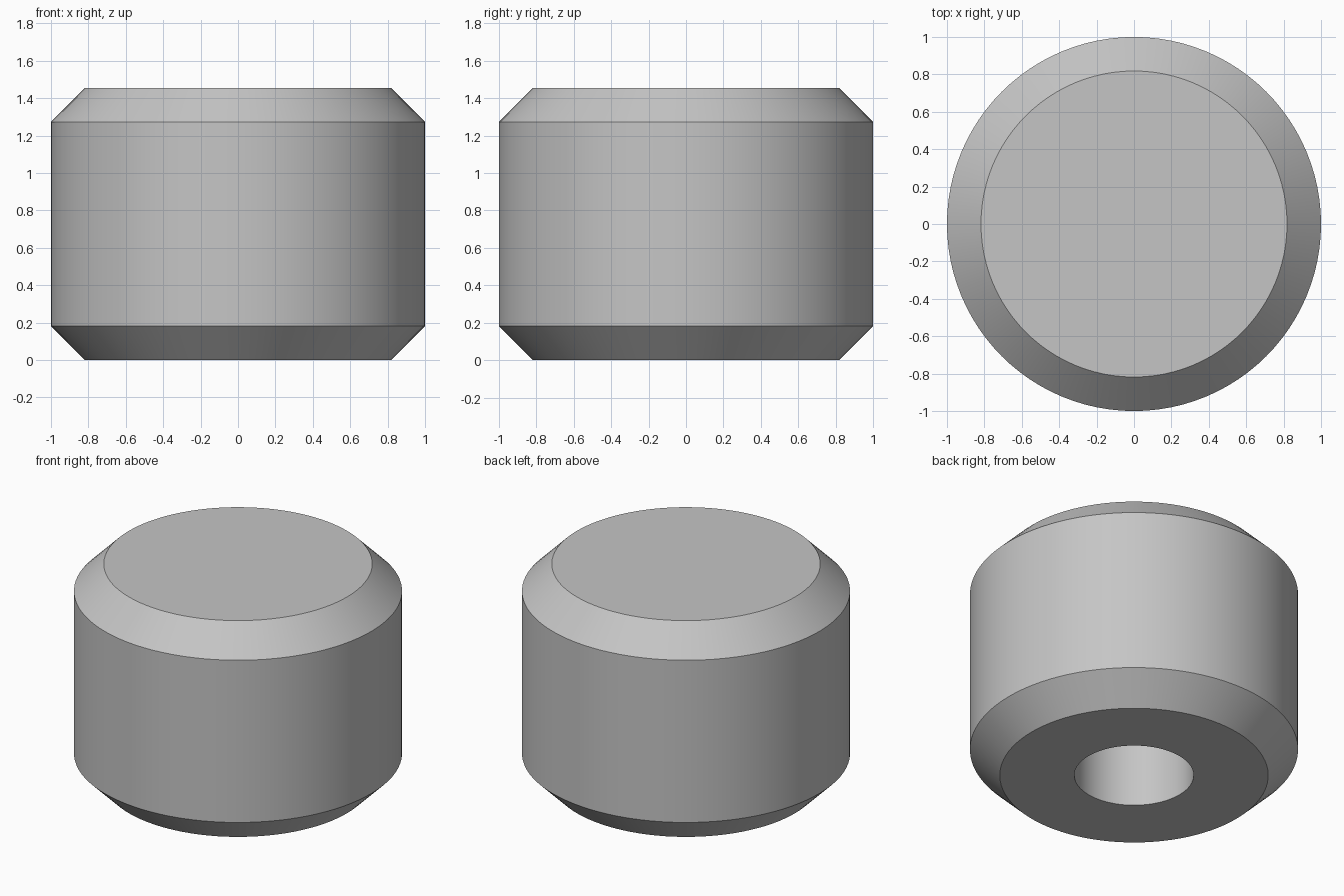
import bpy
import bmesh
import math
from mathutils import Matrix, Vector

cube = bpy.data.objects.get("Cube")
if cube:
    bpy.data.objects.remove(cube, do_unlink=True)

RADIUS = 1.0
UNIT = RADIUS / 5.5
HEIGHT = 8 * UNIT
CHAMFER = UNIT
BORE_RADIUS = 2 * UNIT
BORE_DEPTH = 6 * UNIT
SEGMENTS = 96


def make_material(name, colour):
    mat = bpy.data.materials.new(name)
    mat.use_nodes = True
    mat.diffuse_color = colour
    mat.node_tree.nodes["Principled BSDF"].inputs["Base Color"].default_value = colour
    return mat


def lathe(name, profile, mat):
    """Spin a radius/height profile round z into a closed solid."""
    bm = bmesh.new()
    verts = [bm.verts.new((r, 0, z)) for r, z in profile]
    edges = [bm.edges.new(pair) for pair in zip(verts, verts[1:])]
    bmesh.ops.spin(bm, geom=verts + edges, cent=(0, 0, 0), axis=(0, 0, 1),
                   angle=math.tau, steps=SEGMENTS, use_duplicate=False)
    bmesh.ops.remove_doubles(bm, verts=bm.verts, dist=0.0001)
    # Cap the open rims with flat discs
    rims = [e for e in bm.edges if e.is_boundary]
    bmesh.ops.holes_fill(bm, edges=rims, sides=0)
    bmesh.ops.recalc_face_normals(bm, faces=bm.faces)
    mesh = bpy.data.meshes.new(name)
    bm.to_mesh(mesh)
    bm.free()
    mesh.materials.append(mat)
    obj = bpy.data.objects.new(name, mesh)
    bpy.context.collection.objects.link(obj)
    bpy.ops.object.select_all(action="DESELECT")
    obj.select_set(True)
    bpy.context.view_layer.objects.active = obj
    bpy.ops.object.shade_smooth_by_angle(angle=math.radians(30))
    return obj


grey = make_material("plain grey", (0.56, 0.56, 0.56, 1))

# Chamfered round foot with a blind bore in its underside
lathe("round_foot", [
    (BORE_RADIUS, BORE_DEPTH),
    (BORE_RADIUS, 0),
    (RADIUS - CHAMFER, 0),
    (RADIUS, CHAMFER),
    (RADIUS, HEIGHT - CHAMFER),
    (RADIUS - CHAMFER, HEIGHT),
], grey)
